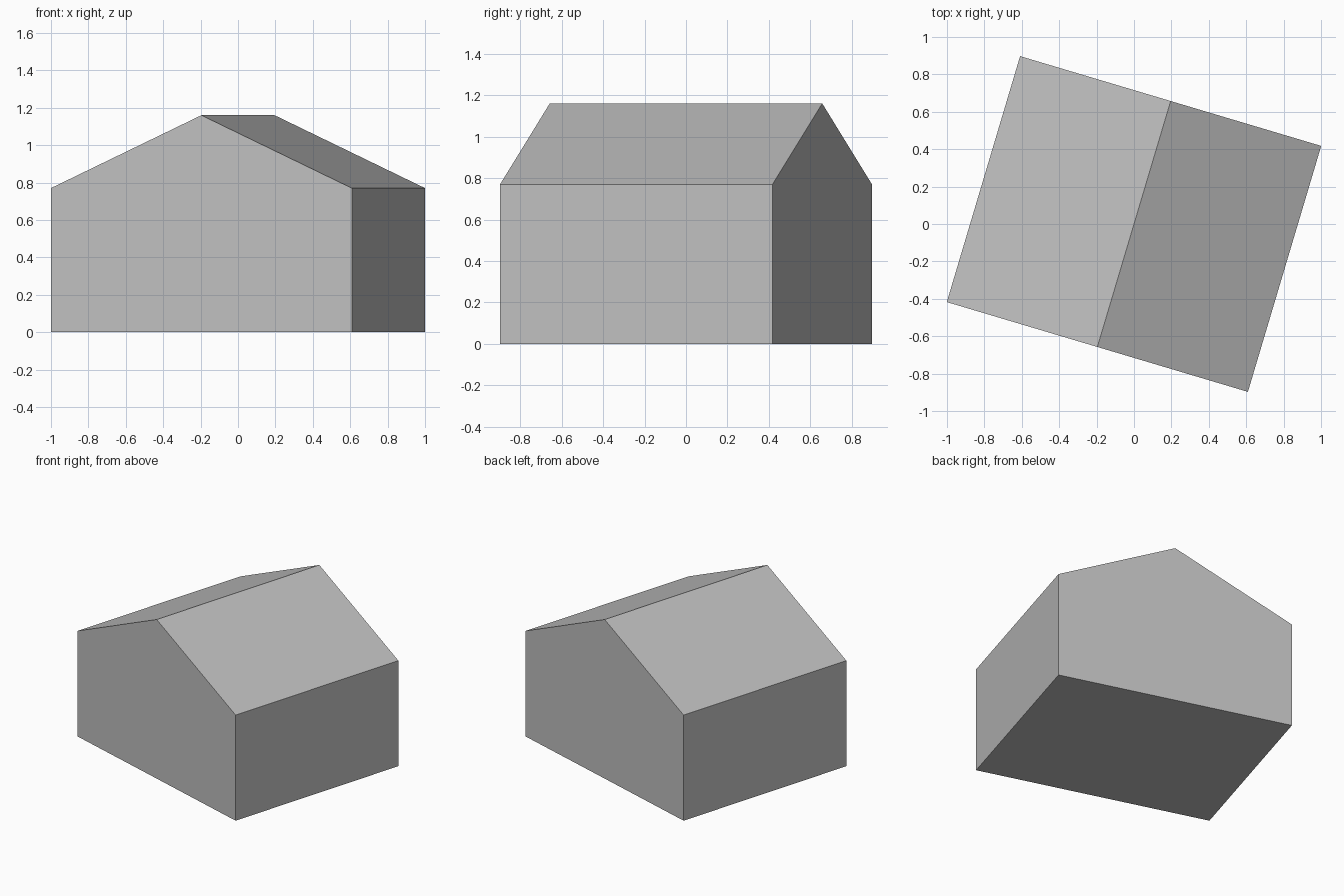
import bpy
import bmesh
from math import radians
from mathutils import Matrix, Vector

WIDTH, LENGTH = 1.68, 1.372
EAVES, RIDGE = 0.77, 1.16
TURN = radians(-16.6)

cube = bpy.data.objects.get("Cube")
if cube:
    bpy.data.objects.remove(cube, do_unlink=True)

# Plain grey material
grey = bpy.data.materials.new("plain_grey")
grey.use_nodes = True
color = (0.52, 0.52, 0.52, 1)
grey.diffuse_color = color
grey.node_tree.nodes["Principled BSDF"].inputs["Base Color"].default_value = color

# Gable profile, extruded from the front wall to the back wall
half = WIDTH / 2
profile = [(-half, 0), (half, 0), (half, EAVES), (0, RIDGE), (-half, EAVES)]
bm = bmesh.new()
gable = bm.faces.new([bm.verts.new((x, -LENGTH / 2, z)) for x, z in profile])
extruded = bmesh.ops.extrude_face_region(bm, geom=[gable], use_keep_orig=True)
back = [v for v in extruded["geom"] if isinstance(v, bmesh.types.BMVert)]
bmesh.ops.translate(bm, verts=back, vec=Vector((0, LENGTH, 0)))
bmesh.ops.recalc_face_normals(bm, faces=bm.faces)

# Turn the house on its plot
bmesh.ops.transform(bm, matrix=Matrix.Rotation(TURN, 4, "Z"), verts=bm.verts)

mesh = bpy.data.meshes.new("gabled_house")
bm.to_mesh(mesh)
bm.free()
mesh.materials.append(grey)
house = bpy.data.objects.new("gabled_house", mesh)
bpy.context.collection.objects.link(house)
